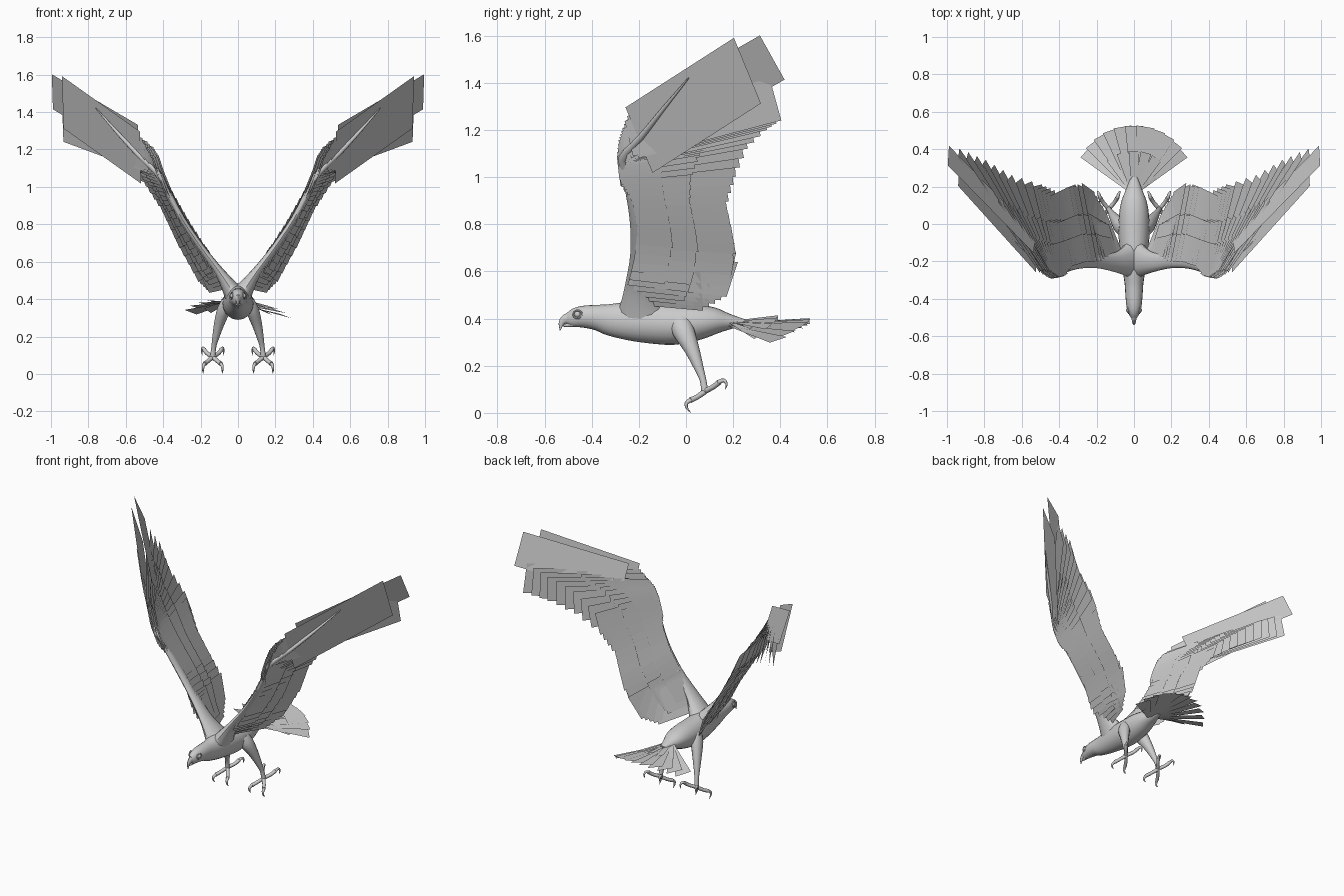
import bpy, bmesh, math
from mathutils import Vector

if "Cube" in bpy.data.objects:
    bpy.data.objects.remove(bpy.data.objects["Cube"])

grey = bpy.data.materials.new("plain grey")
grey.diffuse_color = (0.6, 0.6, 0.6, 1)
grey.use_nodes = True
grey.node_tree.nodes["Principled BSDF"].inputs["Base Color"].default_value = grey.diffuse_color


def finish(bm, name, mirror=False, smooth=True):
    me = bpy.data.meshes.new(name)
    bm.to_mesh(me)
    bm.free()
    me.materials.append(grey)
    if smooth:
        for p in me.polygons:
            p.use_smooth = True
        me.set_sharp_from_angle(angle=math.radians(50))
    ob = bpy.data.objects.new(name, me)
    bpy.context.collection.objects.link(ob)
    if mirror:
        ob.modifiers.new("mirror", 'MIRROR').use_clip = False
    return ob


def spline(pts, steps):
    """Smooth curve through points of any dimension."""
    pts = [Vector(p) for p in pts]
    out = []
    for i in range(len(pts) - 1):
        p0, p1, p2 = pts[max(i - 1, 0)], pts[i], pts[i + 1]
        p3 = pts[min(i + 2, len(pts) - 1)]
        for s in range(steps):
            t = s / steps
            out.append(0.5 * (2 * p1 + (p2 - p0) * t + (2 * p0 - 5 * p1 + 4 * p2 - p3) * t * t
                              + (3 * p1 - p0 - 3 * p2 + p3) * t ** 3))
    out.append(pts[-1])
    return out


def tube(bm, pts, ref, sides=10, steps=3):
    """Elliptical tube; each point is x, y, z, radius across ref, radius along ref."""
    ref = Vector(ref)
    path = spline([Vector(p) for p in pts], steps)
    cs = [Vector(p[:3]) for p in path]
    rings = []
    for i, p in enumerate(path):
        t = (cs[min(i + 1, len(cs) - 1)] - cs[max(i - 1, 0)]).normalized()
        a = t.cross(ref).normalized()
        b = a.cross(t)
        rings.append([bm.verts.new(cs[i] + a * p[3] * math.cos(k * math.tau / sides)
                                   + b * p[4] * math.sin(k * math.tau / sides)) for k in range(sides)])
    for r, q in zip(rings, rings[1:]):
        for k in range(sides):
            bm.faces.new((r[k], r[(k + 1) % sides], q[(k + 1) % sides], q[k]))
    bm.faces.new(rings[0][::-1])
    bm.faces.new(rings[-1])
    bmesh.ops.recalc_face_normals(bm, faces=bm.faces)


# Body and head: y, height, half width, half height
sections = [(-.505, .40, .014, .024), (-.48, .402, .028, .038), (-.44, .408, .04, .046),
            (-.38, .405, .046, .054), (-.32, .395, .05, .068), (-.24, .39, .062, .082),
            (-.15, .383, .075, .088), (-.05, .377, .083, .088), (.05, .385, .08, .076),
            (.12, .39, .068, .058), (.18, .387, .045, .035), (.25, .385, .018, .012)]
bm = bmesh.new()
tube(bm, [(0, y, z, w, h) for y, z, w, h in sections], (0, 0, 1), 20)
finish(bm, "body")

# Hooked beak
bm = bmesh.new()
tube(bm, [(0, -.485, .402, .026, .02), (0, -.51, .398, .021, .013),
          (0, -.528, .382, .013, .008), (0, -.534, .35, .002, .002)], (1, 0, 0))
tube(bm, [(0, -.48, .376, .012, .016), (0, -.505, .372, .008, .009), (0, -.522, .368, .002, .003)], (1, 0, 0))
finish(bm, "beak")

# Eyes with a brow ring
bm = bmesh.new()
bmesh.ops.create_uvsphere(bm, u_segments=12, v_segments=8, radius=.014)
bmesh.ops.translate(bm, verts=bm.verts, vec=(.029, -.46, .418))
ring = [(.033 + .004 * math.cos(a), -.46 + .019 * math.cos(a), .418 + .017 * math.sin(a), .004, .004)
        for a in [k * math.tau / 10 for k in range(11)]]
tube(bm, ring, (1, 0, 0), 6, 1)
finish(bm, "eye", True)

# Wing arm, from shoulder over wrist to fingertip
bm = bmesh.new()
tube(bm, [(.01, -.19, .41, .06, .11), (.055, -.2, .48, .04, .075), (.11, -.205, .56, .024, .05),
          (.2, -.2, .68, .018, .036), (.3, -.21, .83, .016, .03), (.39, -.245, 1.0, .017, .024),
          (.435, -.265, 1.08, .018, .022), (.53, -.19, 1.17, .014, .014),
          (.64, -.1, 1.285, .009, .009), (.76, .01, 1.42, .003, .003)], (0, 1, 0), 12)
finish(bm, "wing_arm", True)

# Feather stations from wing root to wing tip: base, tip, width vector
keys = [((.15, -.16, .62), (.24, .06, .60), (-.08, .01, -.17)),
        ((.20, -.20, .69), (.28, .22, .64), (-.06, -.05, -.15)),
        ((.29, -.21, .83), (.37, .19, .80), (-.05, .02, -.13)),
        ((.38, -.24, .99), (.45, .15, .98), (-.04, .02, -.12)),
        ((.42, -.29, 1.09), (.54, .20, 1.13), (-.04, .01, -.13)),
        ((.44, -.28, 1.16), (.68, .23, 1.25), (-.02, .03, -.13)),
        ((.47, -.26, 1.21), (.81, .32, 1.35), (-.01, .02, -.15)),
        ((.51, -.25, 1.26), (.94, .355, 1.42), (0, .045, -.18)),
        ((.53, -.26, 1.295), (.945, .2, 1.59), (0, .11, -.28)),
        ((.54, -.16, 1.33), (1.0, .31, 1.60), (0, .10, -.19))]
flat = [Vector(b + t + w) for b, t, w in keys]


def station(u):
    i = min(int(u), len(flat) - 2)
    v = flat[i].lerp(flat[i + 1], u - i)
    return Vector(v[0:3]), Vector(v[3:6]), Vector(v[6:9])


def feather_row(name, first, last, count, length, width, lift):
    bm = bmesh.new()
    for k in range(count):
        b, t, w = station(first + (last - first) * k / (count - 1))
        t = b + (t - b) * length
        w = w * width
        n = (t - b).cross(w).normalized()
        o = n * lift
        slant = n * 0.008        # each vane slips beneath its neighbour
        bm.faces.new([bm.verts.new(p) for p in
                      (b + o, t + o, t + w + o + slant, b + w + o + slant)])
    finish(bm, name, True, False)


feather_row("secondary_feathers", 0, 4, 17, 1.0, 1.0, 0)
feather_row("primary_feathers", 4.33, 7, 9, 1.0, 1.0, 0)
feather_row("wingtip_feathers", 8, 9, 2, 1.0, 1.0, .006)
for side, label in ((1, "lower"), (-1, "upper")):
    feather_row(label + "_long_coverts", 0.3, 6.6, 24, .62, .9, side * .012)
    feather_row(label + "_short_coverts", 0.5, 6.0, 24, .36, .8, side * .02)

# Fanned, arched tail: a long row and a short covert row
for name, count, length, z0 in (("tail_feathers", 11, .335, 0), ("tail_coverts", 7, .2, .008)):
    bm = bmesh.new()
    for k in range(count):
        f = 2 * k / (count - 1) - 1
        a = f * math.radians(48)
        d = Vector((math.sin(a), math.cos(a), 0))
        s = Vector((d.y, -d.x, 0))
        drop = -.07 * f * f
        start = Vector((f * .03, .19, .388 + z0 - .002 * k))
        tip = start + d * length * (1 - .1 * f * f) + Vector((0, 0, drop + .012))
        tilt = Vector((0, 0, -.012))
        wid = .048 * length / .335
        bm.faces.new([bm.verts.new(p) for p in
                      (start - s * .014, tip - s * wid - tilt, tip + s * wid + tilt, start + s * .014)])
    finish(bm, name, False, False)

# Legs
bm = bmesh.new()
tube(bm, [(.055, -.03, .39, .045, .03), (.075, -.01, .345, .046, .036), (.1, .025, .27, .032, .028),
          (.12, .055, .19, .02, .018), (.13, .072, .14, .014, .013), (.135, .08, .09, .015, .015)], (1, 0, 0), 12)
finish(bm, "leg", True)

# Toes and curved claws, two forward and two back on each foot
toe = [(0, .08, .09, .012), (.028, .045, .066, .011), (.044, .018, .054, .012)]
claw = [(.044, .02, .054, .010), (.05, .002, .042, .008), (.052, .004, .02, .005), (.051, .02, .002, .001)]
back_toe = [(0, .08, .092, .012), (.03, .115, .11, .011), (.046, .14, .13, .012)]
back_claw = [(.046, .138, .13, .010), (.053, .16, .138, .008), (.058, .172, .122, .005), (.056, .166, .1, .001)]
bm = bmesh.new()
for sx in (1, -1):
    for part in (toe, claw, back_toe, back_claw):
        tube(bm, [(.135 + sx * x, y, z, r, r) for x, y, z, r in part], (1, 0, 0), 8)
finish(bm, "foot", True)
